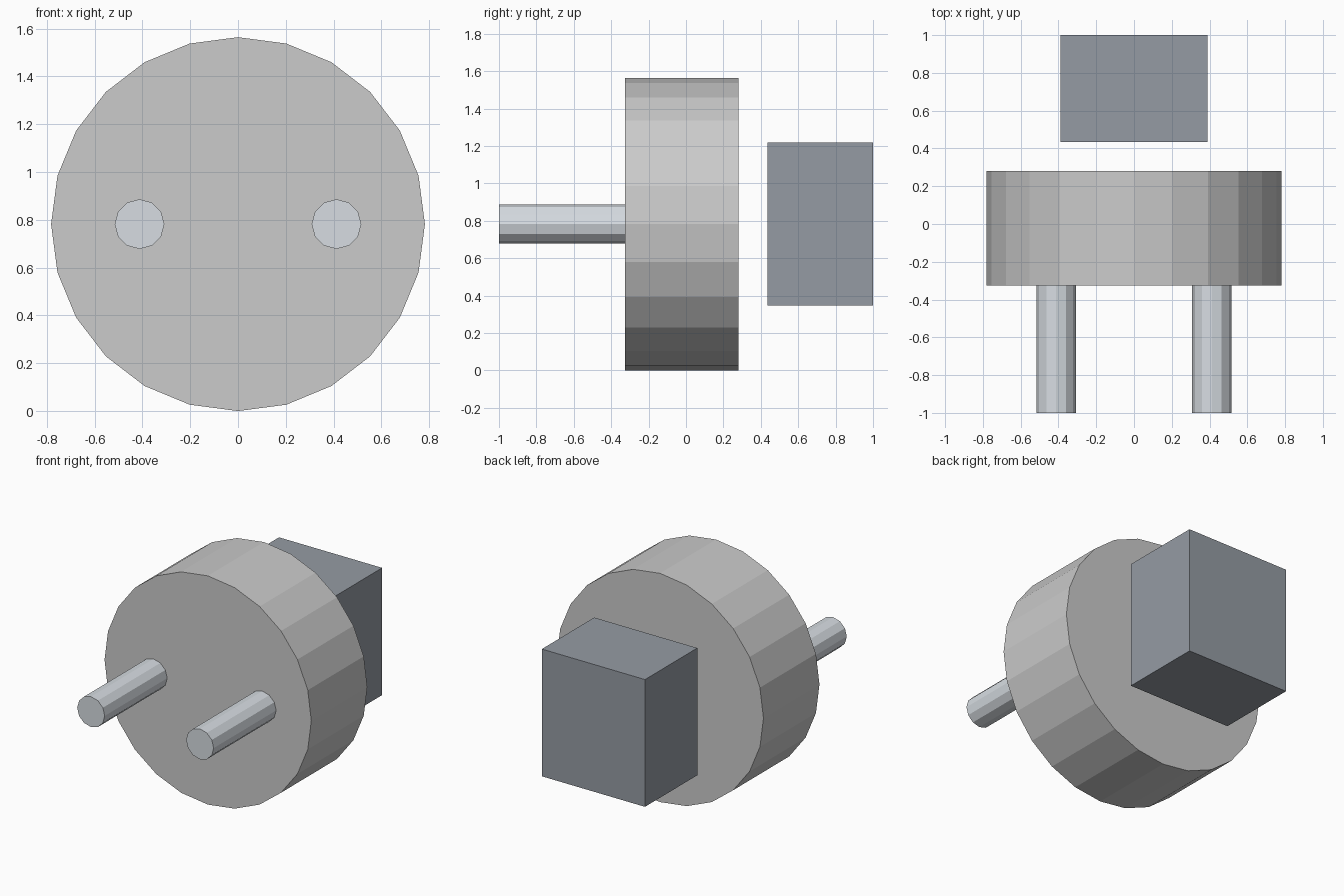
import bpy
from math import pi

if "Cube" in bpy.data.objects:
    bpy.data.objects.remove(bpy.data.objects["Cube"])


def material(name, color):
    mat = bpy.data.materials.new(name)
    mat.diffuse_color = (*color, 1)
    mat.use_nodes = True
    mat.node_tree.nodes["Principled BSDF"].inputs["Base Color"].default_value = mat.diffuse_color
    return mat


def cylinder_y(name, sides, radius, x, y0, y1, mat=None):
    """Flat-sided cylinder lying along y."""
    bpy.ops.mesh.primitive_cylinder_add(
        vertices=sides, radius=radius, depth=y1 - y0,
        location=(x, (y0 + y1) / 2, CENTRE_Z), rotation=(pi / 2, 0, 0))
    obj = bpy.context.object
    obj.name = name
    if mat:
        obj.data.materials.append(mat)
    return obj


CENTRE_Z = 0.785
steel = material("steel", (0.68, 0.72, 0.76))
dark = material("dark_blue_grey", (0.30, 0.33, 0.37))

# Round body
cylinder_y("round_body", 24, 0.782, 0, -0.325, 0.28)

# Two front pins
for side, label in ((-1, "left"), (1, "right")):
    cylinder_y(label + "_pin", 12, 0.104, side * 0.412, -1.0, -0.325, steel)

# Separate block behind the body
bpy.ops.mesh.primitive_cube_add(size=1, location=(0, 0.7175, CENTRE_Z))
block = bpy.context.object
block.name = "rear_block"
block.scale = (0.78, 0.565, 0.87)
bpy.ops.object.transform_apply(location=False, rotation=False, scale=True)
block.data.materials.append(dark)

# Rest the body on the ground plane
for obj in bpy.data.objects:
    obj.location.z -= 0.003
